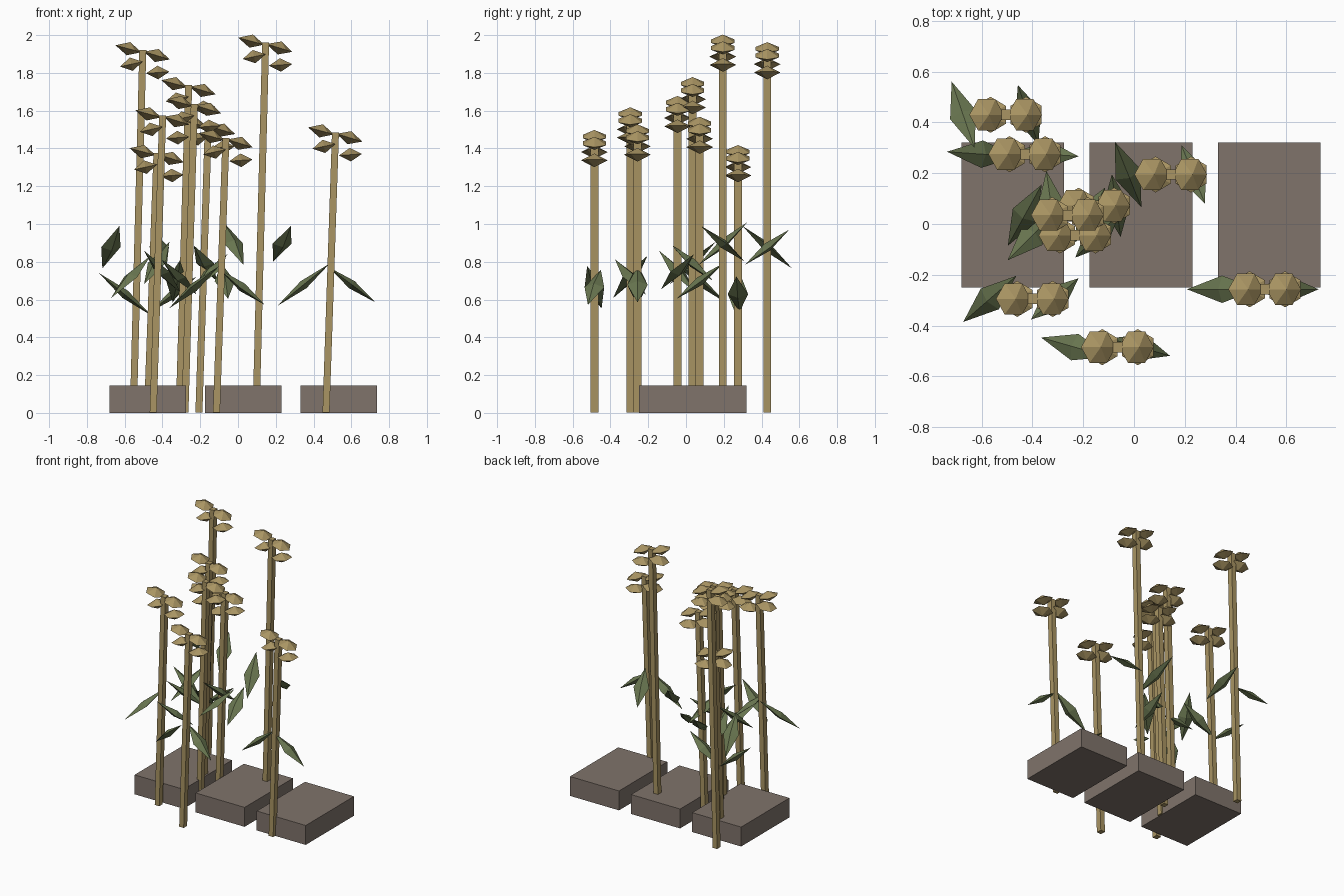
import bpy, bmesh, math
from mathutils import Matrix, Vector

cube = bpy.data.objects.get("Cube")
if cube:
    bpy.data.objects.remove(cube, do_unlink=True)


def material(name, color):
    mat = bpy.data.materials.new(name)
    mat.use_nodes = True
    mat.diffuse_color = (*color, 1)
    mat.node_tree.nodes["Principled BSDF"].inputs["Base Color"].default_value = (*color, 1)
    return mat


STONE = material("grey brown stone", (0.215, 0.173, 0.147))
STRAW = material("straw stalk", (0.40, 0.30, 0.125))
GREEN = material("leaf green", (0.14, 0.18, 0.08))


def finish(name, bm, mat):
    bmesh.ops.recalc_face_normals(bm, faces=bm.faces)
    mesh = bpy.data.meshes.new(name)
    bm.to_mesh(mesh)
    bm.free()
    mesh.materials.append(mat)
    obj = bpy.data.objects.new(name, mesh)
    bpy.context.collection.objects.link(obj)
    return obj


def bipyramid(bm, sides, matrix):
    """Double-pointed pyramid with a unit-radius waist."""
    ring = [bm.verts.new(matrix @ Vector((math.cos(a), math.sin(a), 0)))
            for a in (math.tau * i / sides for i in range(sides))]
    for z in (1, -1):
        tip = bm.verts.new(matrix @ Vector((0, 0, z)))
        for i in range(sides):
            bm.faces.new((ring[i], ring[(i + 1) % sides], tip))


def placed(loc, yaw, pitch, size, spin=0):
    return (Matrix.Translation(loc) @ Matrix.Rotation(math.radians(yaw), 4, 'Z')
            @ Matrix.Rotation(math.radians(pitch), 4, 'Y')
            @ Matrix.Rotation(math.radians(spin), 4, 'Z') @ Matrix.Diagonal((*size, 1)))


# Stone slabs in a row
def slab(x):
    bm = bmesh.new()
    bmesh.ops.create_cube(bm, size=1, matrix=placed((x, 0.035, 0.0725), 0, 0, (0.405, 0.57, 0.145)))
    finish("slab", bm, STONE)


for x in (-0.4775, 0.0275, 0.5325):
    slab(x)

LEAN = 0.05
# Flower head: x offset, z offset, tilt, spin
HEADS = [(-0.075, 0.008, 15, 0), (0.075, -0.028, 17, 0),
         (-0.06, -0.074, -12, 30), (0.08, -0.118, -4, 30)]
# Leaf: x offset, half length, pitch
LEAVES = [(-0.143, 0.178, -39), (0.113, 0.155, 37)]


def plant(x, y, height, yaw):
    # Square leaning stalk
    bm = bmesh.new()
    bmesh.ops.create_cube(bm, size=1, matrix=Matrix.Diagonal((0.037, 0.041, height, 1)))
    for v in bm.verts:
        v.co.x += x + LEAN * (v.co.z / height + 0.02)
        v.co.y += y
        v.co.z += height / 2 + (0.002 if v.co.z < 0 else 0)
    finish("stalk", bm, STRAW)

    # Four six-sided heads around the tip
    bm = bmesh.new()
    for dx, dz, tilt, spin in HEADS:
        bipyramid(bm, 6, placed((x + LEAN / 2 + dx, y, height + dz), 0, tilt,
                                (0.071, 0.071, 0.036), spin))
    finish("flower_heads", bm, STRAW)

    # Pair of pointed leaves
    bm = bmesh.new()
    for dx, half, pitch in LEAVES:
        bipyramid(bm, 4, placed((x + dx, y, height * 0.457), yaw, pitch, (half, 0.054, 0.024)))
    finish("leaves", bm, GREEN)


# Stalk middle x, y, height, leaf yaw
for spec in [(-0.53, 0.43, 1.92, -71), (-0.455, 0.275, 1.375, 176), (-0.425, -0.295, 1.575, 41),
             (-0.287, 0.035, 1.735, 61), (-0.257, -0.045, 1.635, 225), (-0.183, 0.072, 1.525, -82),
             (-0.09, -0.485, 1.455, -16), (0.12, 0.195, 1.96, 112), (0.49, -0.257, 1.485, 0)]:
    x, y, height, yaw = spec
    plant(x, y, height, yaw)
